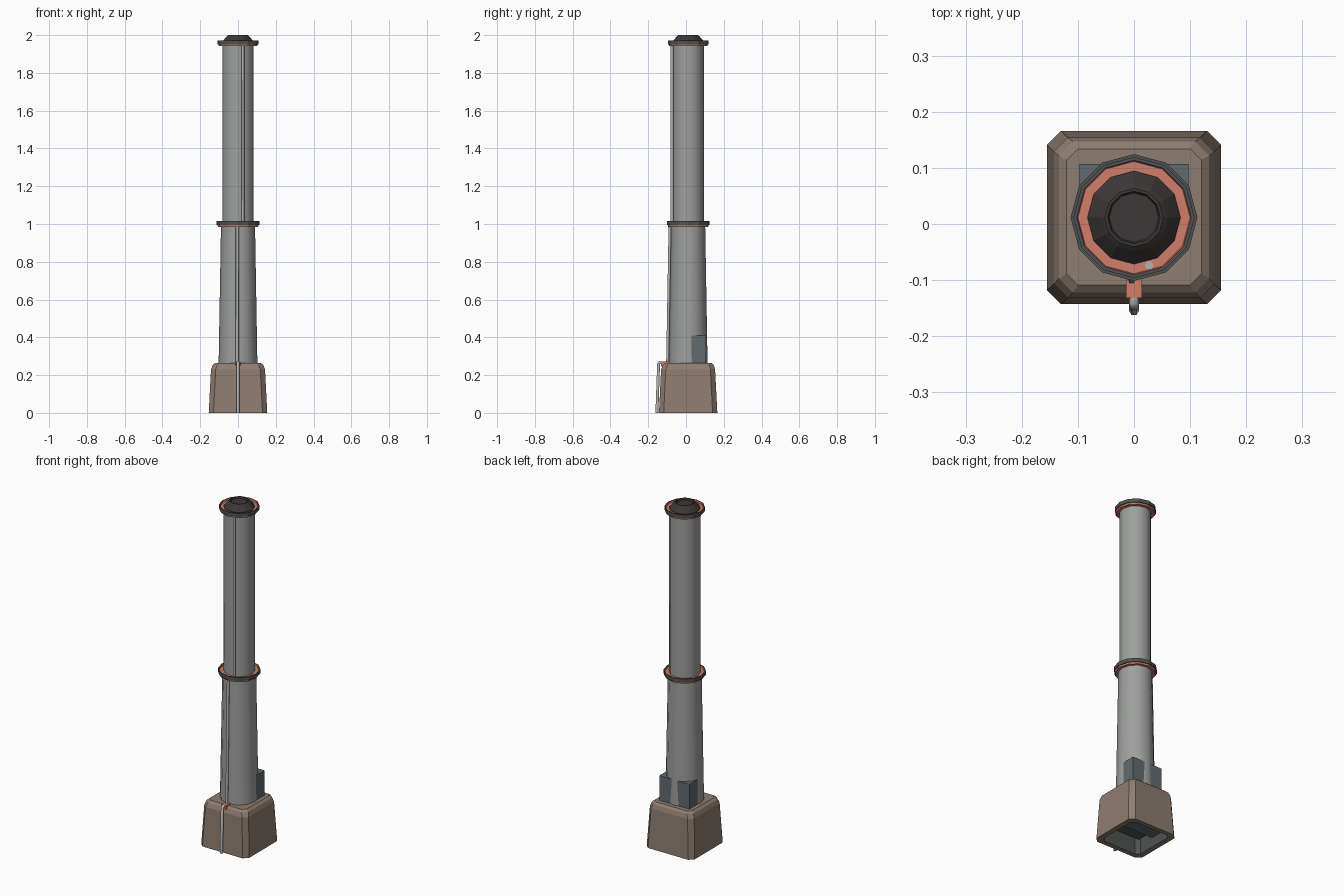
import bpy, bmesh
from math import cos, sin, pi, radians

if "Cube" in bpy.data.objects:
    bpy.data.objects.remove(bpy.data.objects["Cube"], do_unlink=True)

AXIS_Y = 0.0115   # column axis
SIDES = 12


def material(name, rgb):
    m = bpy.data.materials.new(name)
    m.use_nodes = True
    color = (*rgb, 1)
    m.diffuse_color = color
    m.node_tree.nodes["Principled BSDF"].inputs["Base Color"].default_value = color
    return m


stone = material("brown stone", (0.27, 0.205, 0.165))
steel = material("grey steel", (0.34, 0.35, 0.34))
slate = material("slate", (0.12, 0.145, 0.16))
dark = material("dark grey", (0.08, 0.085, 0.085))
soot = material("soot black", (0.045, 0.04, 0.038))
orange = material("orange", (0.64, 0.21, 0.14))
wire = material("light grey cable", (0.45, 0.46, 0.45))


def finish(name, bm, mats, smooth=False):
    bmesh.ops.recalc_face_normals(bm, faces=bm.faces)
    mesh = bpy.data.meshes.new(name)
    bm.to_mesh(mesh)
    bm.free()
    for m in mats:
        mesh.materials.append(m)
    ob = bpy.data.objects.new(name, mesh)
    bpy.context.collection.objects.link(ob)
    if smooth:
        bpy.ops.object.select_all(action='DESELECT')
        ob.select_set(True)
        bpy.context.view_layer.objects.active = ob
        bpy.ops.object.shade_smooth_by_angle(angle=radians(35))
    return ob


def stack(name, loops, mats, closed=False, smooth=False, slots=None, cap_start=True):
    """Bridge successive rings of points; slots gives a material per band."""
    bm = bmesh.new()
    rings = [[bm.verts.new(p) for p in loop] for loop in loops]
    pairs = list(zip(rings, rings[1:]))
    if closed:
        pairs.append((rings[-1], rings[0]))
    n = len(rings[0])
    for band, (a, b) in enumerate(pairs):
        for i in range(n):
            j = (i + 1) % n
            f = bm.faces.new((a[i], a[j], b[j], b[i]))
            f.material_index = slots[band] if slots else 0
    if not closed:
        if cap_start:
            bm.faces.new(rings[0])
        last = bm.faces.new(rings[-1])
        last.material_index = slots[-1] if slots else 0
    return finish(name, bm, mats, smooth)


def circle(r, z):
    return [(r * cos(2 * pi * i / SIDES), AXIS_Y + r * sin(2 * pi * i / SIDES), z)
            for i in range(SIDES)]


def lathe(name, profile, mats, **kw):
    return stack(name, [circle(r, z) for r, z in profile], mats, **kw)


def chamfered_rect(w, y0, y1, c, z):
    return [(w, y0 + c, z), (w, y1 - c, z), (w - c, y1, z), (c - w, y1, z),
            (-w, y1 - c, z), (-w, y0 + c, z), (c - w, y0, z), (w - c, y0, z)]


def box(name, x, y, z, mat):
    bm = bmesh.new()
    bmesh.ops.create_cube(bm, size=1)
    for v in bm.verts:
        v.co = [lo + (c + 0.5) * (hi - lo) for c, (lo, hi) in zip(v.co, (x, y, z))]
    return finish(name, bm, [mat])


def cable(name, points, radius):
    cu = bpy.data.curves.new(name, 'CURVE')
    cu.dimensions = '3D'
    cu.bevel_depth = radius
    cu.bevel_resolution = 1
    cu.use_fill_caps = True
    sp = cu.splines.new('POLY')
    sp.points.add(len(points) - 1)
    for p, co in zip(sp.points, points):
        p.co = (*co, 1)
    cu.materials.append(wire)
    ob = bpy.data.objects.new(name, cu)
    bpy.context.collection.objects.link(ob)


# Tapered plinth, hollow underneath
stack("plinth", [
    chamfered_rect(0.12, -0.11, 0.13, 0.02, 0.10),
    chamfered_rect(0.125, -0.115, 0.14, 0.02, 0.0),
    chamfered_rect(0.155, -0.143, 0.166, 0.025, 0.0),
    chamfered_rect(0.143, -0.132, 0.154, 0.025, 0.23),
    chamfered_rect(0.134, -0.122, 0.147, 0.025, 0.254),
    chamfered_rect(0.12, -0.109, 0.134, 0.02, 0.265)],
    [stone, dark], slots=[1, 0, 0, 0, 0])
box("plinth_core", (-0.09, 0.09), (-0.07, 0.04), (0.06, 0.12), dark)

# Service box behind the column
box("service_box", (-0.097, 0.097), (0.03, 0.107), (0.03, 0.41), slate)

# Two column sections
lathe("lower_column", [(0.103, 0.24), (0.09, 1.0)], [steel], smooth=True)
lathe("upper_column", [(0.083, 0.99), (0.083, 1.96)], [steel], smooth=True)

# Orange collars with a dark outer band
for name, r, z in (("middle_collar", 0.113, 0.985), ("top_collar", 0.108, 1.942)):
    lathe(name, [(0.07, z), (r - 0.007, z), (r - 0.005, z + 0.009), (r, z + 0.009),
                 (r, z + 0.03), (r - 0.006, z + 0.03), (r - 0.008, z + 0.021),
                 (0.07, z + 0.021)],
          [orange, dark], closed=True, slots=[0, 0, 1, 1, 1, 0, 0, 0])

# Sloping chimney cap with a recessed mouth
lathe("cap", [(0.083, 1.95), (0.083, 1.966), (0.06, 1.993), (0.052, 2.0),
              (0.047, 2.0), (0.044, 1.99)], [soot])

# Cables and their bracket
cable("ground_cable", [(0, -0.154, 0), (0, -0.145, 0.26), (0, -0.14, 0.268),
                       (0, -0.125, 0.262)], 0.009)
cable("lower_cable", [(-0.004, -0.098, 0.265), (-0.004, -0.085, 1.0)], 0.008)
cable("upper_cable", [(0.027, -0.074, 1.0), (0.027, -0.074, 1.965)], 0.008)
box("cable_bracket", (-0.014, 0.014), (-0.132, -0.09), (0.245, 0.272), orange)
